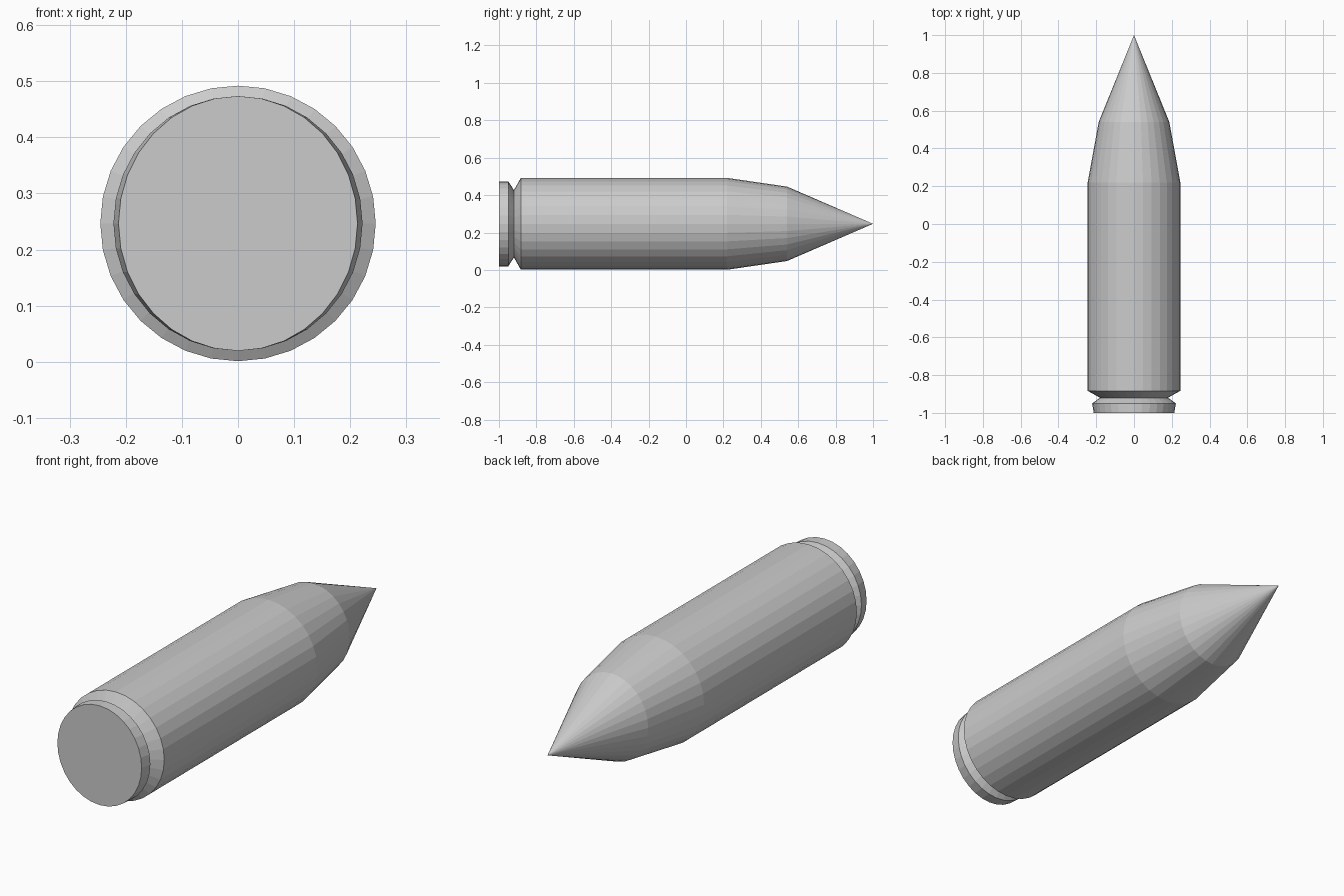
import bpy, bmesh, math

if "Cube" in bpy.data.objects:
    bpy.data.objects.remove(bpy.data.objects["Cube"])

SIDES = 32
CENTRE_Z = 0.2465


def lathe_along_y(name, rings, tip_y):
    """Join elliptical rings (y, x radius, z radius), cap the back, close to a point."""
    bm = bmesh.new()
    loops = []
    for y, rx, rz in rings:
        loop = []
        for i in range(SIDES):
            a = 2 * math.pi * i / SIDES
            loop.append(bm.verts.new((rx * math.cos(a), y, CENTRE_Z + rz * math.sin(a))))
        loops.append(loop)
    tip = bm.verts.new((0, tip_y, CENTRE_Z))
    bm.faces.new(loops[0])
    for i in range(SIDES):
        j = (i + 1) % SIDES
        for a, b in zip(loops, loops[1:]):
            bm.faces.new((a[i], a[j], b[j], b[i]))
        bm.faces.new((loops[-1][i], loops[-1][j], tip))
    bmesh.ops.recalc_face_normals(bm, faces=bm.faces)
    mesh = bpy.data.meshes.new(name)
    bm.to_mesh(mesh)
    bm.free()
    obj = bpy.data.objects.new(name, mesh)
    bpy.context.collection.objects.link(obj)
    return obj


# One continuous cartridge shell: rim, groove, case, shoulder, pointed nose
profile = [
    (-1.00, 0.213, 0.227),    # back of the rim
    (-0.95, 0.222, 0.227),    # front of the rim
    (-0.92, 0.180, 0.180),    # bottom of the groove
    (-0.883, 0.2455, 0.2455), # back of the case
    (0.22, 0.2455, 0.2455),   # front of the case
    (0.54, 0.187, 0.199),     # shoulder where the nose begins
]
lathe_along_y("cartridge", profile, 1.0)
